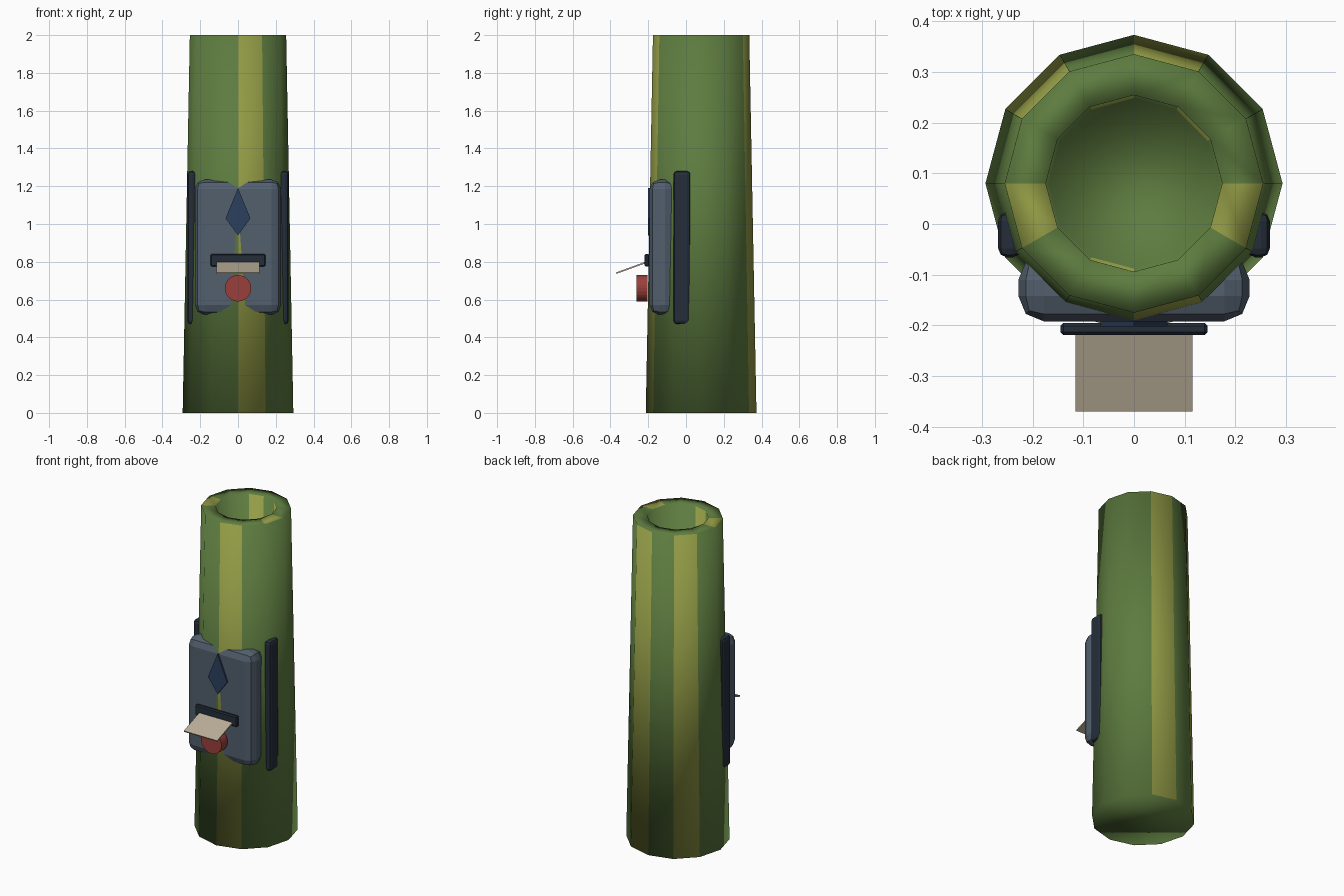
import bpy, bmesh, math
from mathutils import Vector

if "Cube" in bpy.data.objects:
    bpy.data.objects.remove(bpy.data.objects["Cube"])

def mat(name, rgb):
    m = bpy.data.materials.new(name)
    m.diffuse_color = (*rgb, 1)
    m.use_nodes = True
    m.node_tree.nodes["Principled BSDF"].inputs["Base Color"].default_value = m.diffuse_color
    return m

GREEN = mat("green", (0.11, 0.20, 0.05))
YELLOW = mat("yellow_green", (0.29, 0.33, 0.06))
SLATE = mat("slate", (0.085, 0.115, 0.155))
NAVY = mat("navy", (0.018, 0.027, 0.042))
BLUE = mat("blue", (0.025, 0.05, 0.11))
TAN = mat("tan", (0.50, 0.43, 0.32))
RED = mat("red", (0.32, 0.05, 0.045))

def make(name, bm, *mats):
    bmesh.ops.recalc_face_normals(bm, faces=bm.faces)
    me = bpy.data.meshes.new(name)
    bm.to_mesh(me)
    bm.free()
    for m in mats:
        me.materials.append(m)
    ob = bpy.data.objects.new(name, me)
    bpy.context.collection.objects.link(ob)
    return ob

def box(name, lo, hi, m, bevel=0.0, segs=1):
    lo, hi = Vector(lo), Vector(hi)
    bm = bmesh.new()
    bmesh.ops.create_cube(bm, size=1)
    for v in bm.verts:
        v.co = (lo + hi) / 2 + v.co * (hi - lo)
    if bevel:
        bmesh.ops.bevel(bm, geom=bm.edges[:], offset=bevel, segments=segs,
                        profile=0.5, affect='EDGES')
    return make(name, bm, m)

def prism(name, pts, y0, y1, m):
    """Extrude an (x, z) outline along y."""
    bm = bmesh.new()
    f = bm.faces.new([bm.verts.new((x, y0, z)) for x, z in pts])
    ext = bmesh.ops.extrude_face_region(bm, geom=[f])["geom"]
    for v in ext:
        if isinstance(v, bmesh.types.BMVert):
            v.co.y = y1
    return make(name, bm, m)

# Hollow tapered tube: (radius, z) rings from base up, over the rim, into the hole
N, CY = 12, 0.08
profile = [(0.293, 0), (0.255, 2.0), (0.174, 2.0), (0.168, 1.65)]
stripes = [{2, 4, 9}, {6, 11}, {1, 3, 8}]   # yellow sectors on wall, rim, hole
bm = bmesh.new()
rings = [[bm.verts.new((r * math.cos(math.tau * i / N),
                        CY + r * math.sin(math.tau * i / N), z))
          for i in range(N)] for r, z in profile]
for k, (a, b) in enumerate(zip(rings, rings[1:])):
    for i in range(N):
        j = (i + 1) % N
        f = bm.faces.new((a[i], a[j], b[j], b[i]))
        f.material_index = int(i in stripes[k])
bm.faces.new(rings[0])
bm.faces.new(rings[-1])
for f in bm.faces:
    f.smooth = True
make("tube", bm, GREEN, YELLOW)

# Front panel and side strips
box("front_panel", (-0.228, -0.192, 0.52), (0.228, -0.06, 1.235), SLATE, 0.05, 2)
for s, side in ((-1, "left"), (1, "right")):
    xs = sorted((s * 0.222, s * 0.268))
    box(side + "_strip", (xs[0], -0.066, 0.47), (xs[1], 0.024, 1.28), NAVY, 0.018, 2)

# Slot plate
box("slot_plate", (-0.145, -0.219, 0.775), (0.145, -0.195, 0.842), NAVY, 0.006)

# Tilted flap
flap = box("flap", (-0.115, -0.088, -0.004), (0.115, 0.088, 0.004), TAN)
flap.location = (0, -0.286, 0.77)
flap.rotation_euler.x = math.radians(20)

# Kite badge
prism("kite_badge", [(0, 1.19), (0.066, 1.03), (0, 0.94), (-0.066, 1.03)],
      -0.202, -0.18, BLUE)

# Round button
prism("round_button", [(0.07 * math.cos(math.tau * i / 24),
                        0.66 + 0.07 * math.sin(math.tau * i / 24))
                       for i in range(24)], -0.263, -0.203, RED)
